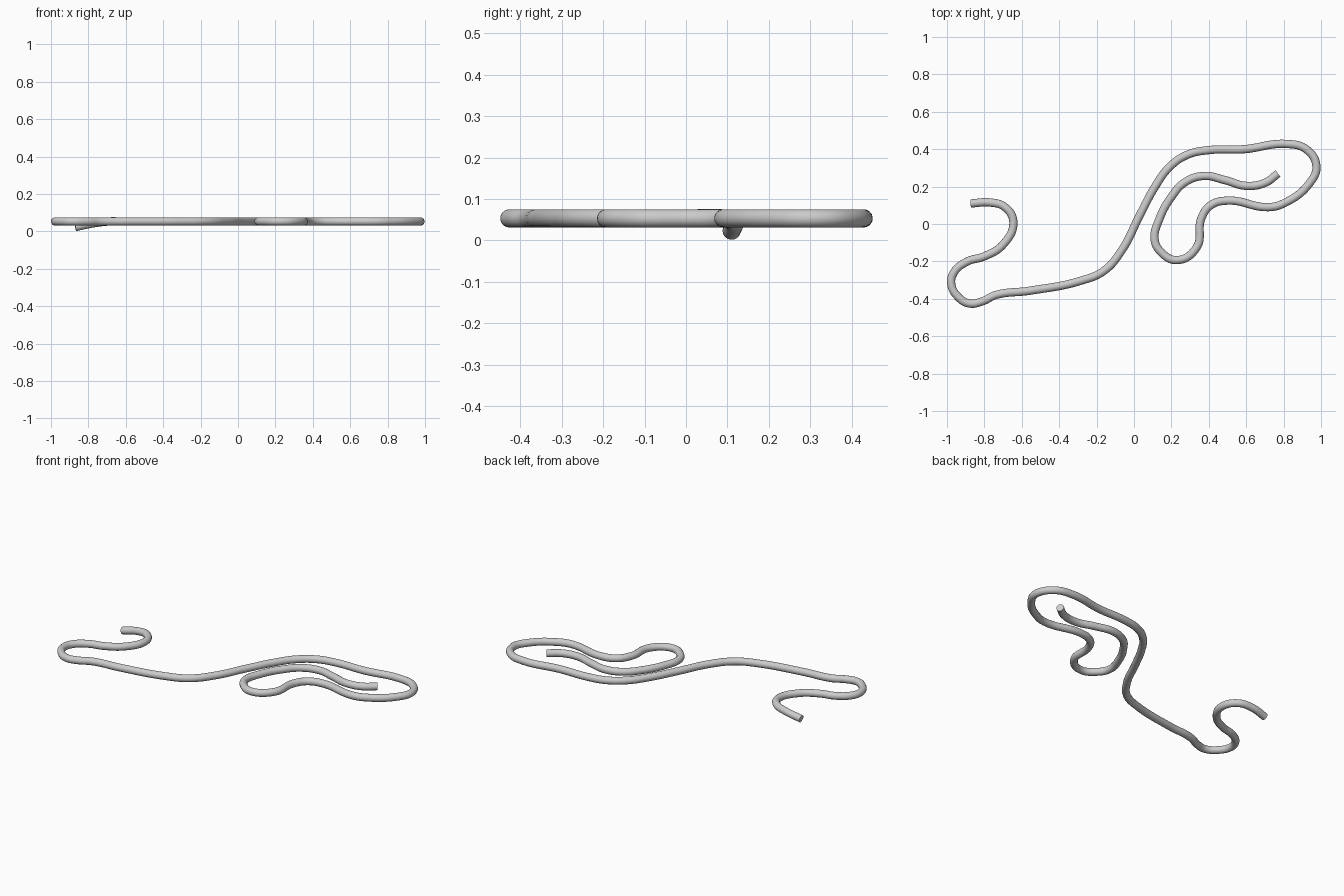
import bpy

RADIUS = 0.022
LEVEL = 0.053
TIP_LEVEL = 0.023

# Remove the default object
default = bpy.data.objects.get("Cube")
if default:
    bpy.data.objects.remove(default, do_unlink=True)


def make_material(name, color):
    material = bpy.data.materials.new(name)
    material.use_nodes = True
    material.diffuse_color = color
    shader = material.node_tree.nodes["Principled BSDF"]
    shader.inputs["Base Color"].default_value = color
    return material


def make_tube(name, path, radius, material):
    """Sweep a round section along a smooth path and cap both ends."""
    curve = bpy.data.curves.new(name, "CURVE")
    curve.dimensions = "3D"
    curve.resolution_u = 10
    curve.bevel_depth = radius
    curve.bevel_resolution = 6
    curve.use_fill_caps = True
    spline = curve.splines.new("BEZIER")
    spline.bezier_points.add(len(path) - 1)
    for knot, position in zip(spline.bezier_points, path):
        knot.co = position
        knot.handle_left_type = "AUTO"
        knot.handle_right_type = "AUTO"
    tube = bpy.data.objects.new(name, curve)
    bpy.context.collection.objects.link(tube)
    curve.materials.append(material)

    # Turn the swept curve into a smooth mesh with crisp end caps
    bpy.ops.object.select_all(action="DESELECT")
    tube.select_set(True)
    bpy.context.view_layer.objects.active = tube
    bpy.ops.object.convert(target="MESH")
    bpy.ops.object.shade_smooth_by_angle()
    return bpy.context.object


# Centre line in plan, section by section
hook = [(-.87, .11), (-.77, .115), (-.69, .09), (-.645, .01),
        (-.70, -.11), (-.80, -.173)]
left_bend = [(-.89, -.2), (-.96, -.255), (-.977, -.32), (-.94, -.39),
             (-.88, -.425), (-.81, -.413), (-.74, -.38)]
long_run = [(-.56, -.357), (-.29, -.305), (-.16, -.25), (-.065, -.14),
            (.03, .045), (.11, .195), (.19, .305), (.285, .37), (.4, .395),
            (.59, .4)]
right_bend = [(.815, .428), (.92, .4), (.975, .31), (.94, .22), (.8, .11),
              (.72, .09)]
inner_loop = [(.5, .125), (.41, .1), (.36, .03), (.335, -.125), (.23, -.193),
              (.14, -.145), (.11, -.08), (.135, .025), (.2, .145),
              (.275, .225), (.375, .257), (.485, .235), (.6, .204),
              (.7, .22), (.77, .27)]

plan = hook + left_bend + long_run + right_bend + inner_loop

# The path lies level, apart from the tip of the hook, which dips to the floor
path = [(x, y, LEVEL) for x, y in plan]
path[0] = (*plan[0], TIP_LEVEL)
path[1] = (*plan[1], (LEVEL + TIP_LEVEL) / 2 + RADIUS / 4)

grey = make_material("light grey", (0.6, 0.6, 0.6, 1))
make_tube("track_ribbon", path, RADIUS, grey)
